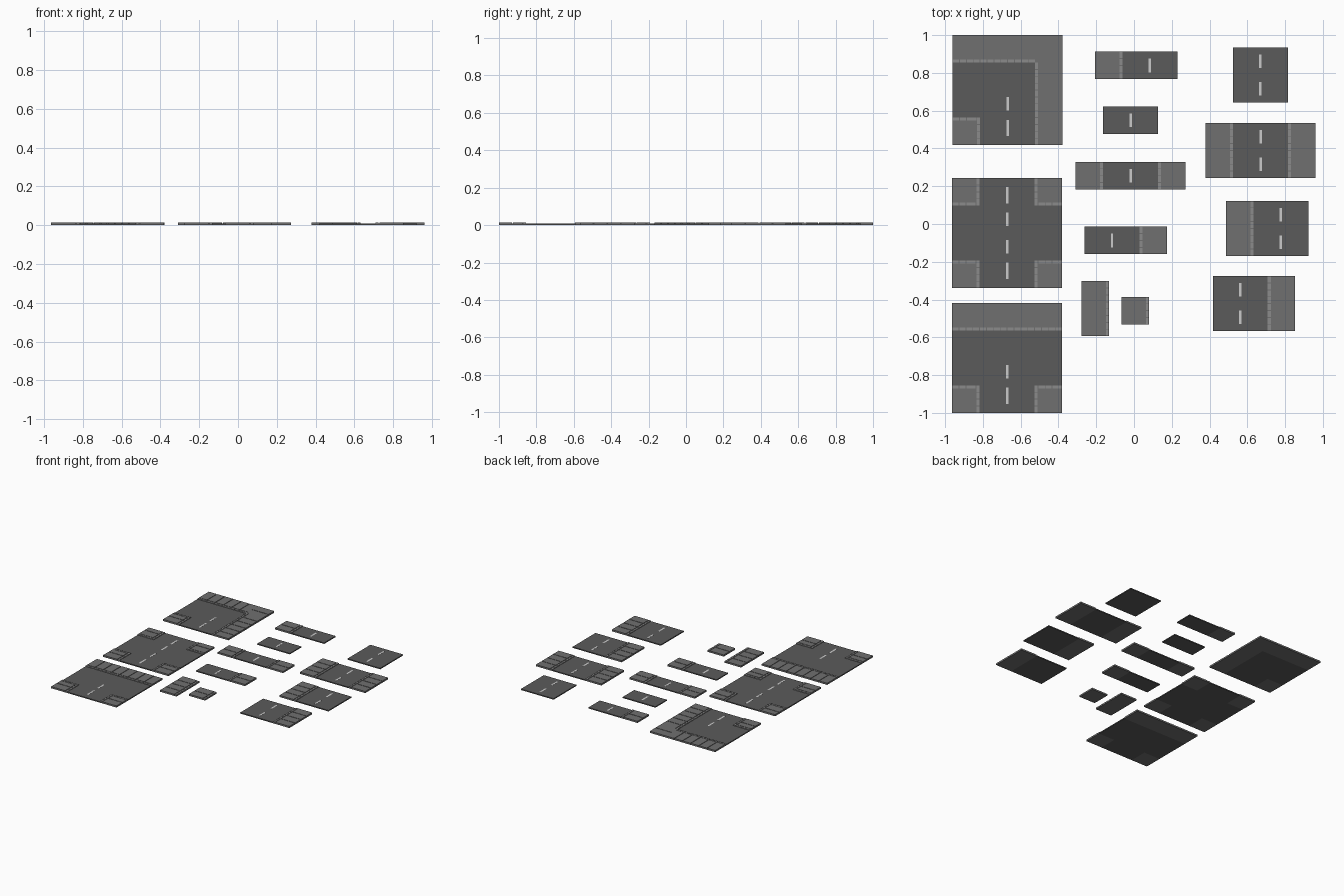
import bpy, bmesh

if "Cube" in bpy.data.objects:
    bpy.data.objects.remove(bpy.data.objects["Cube"])

S = 0.1455                     # one sidewalk width; tiles are built in this unit
C = 0.11                       # curb width
G = 0.03                       # groove width
ROAD_Z, WALK_Z = 0.0085, 0.0135

MATS = []
for name, v in (("asphalt", 0.105), ("paving", 0.16), ("curb_stone", 0.26), ("road_paint", 0.52)):
    m = bpy.data.materials.new(name)
    m.diffuse_color = (v, v, v, 1)
    m.use_nodes = True
    m.node_tree.nodes["Principled BSDF"].inputs["Base Color"].default_value = m.diffuse_color
    MATS.append(m)


class Tile:
    def __init__(self, name, x, y):
        self.name, self.x, self.y, self.bm = name, x, y, bmesh.new()

    def box(self, x0, y0, x1, y1, z0, z1, mat):
        vs = bmesh.ops.create_cube(self.bm, size=1)["verts"]
        for v in vs:
            v.co = ((x0 if v.co.x < 0 else x1) * S, (y0 if v.co.y < 0 else y1) * S,
                    z0 if v.co.z < 0 else z1)
        for f in {f for v in vs for f in v.link_faces}:
            f.material_index = mat

    def road(self, x0, y0, x1, y1):
        self.box(x0, y0, x1, y1, 0, ROAD_Z, 0)

    def dashes(self, x, spans):
        for a, b in spans:
            self.box(x - 0.045, a, x + 0.045, b, ROAD_Z - 0.001, ROAD_Z + 0.0004, 3)

    # Row of raised blocks separated by grooves
    def row(self, x0, y0, x1, y1, axis, step, mat):
        lo, hi = (x0, x1) if axis == "x" else (y0, y1)
        n = max(1, round((hi - lo) / step))
        for i in range(n):
            a = lo + i * step + (G / 2 if i else 0)
            b = hi if i == n - 1 else lo + (i + 1) * step - G / 2
            r = (a, y0, b, y1) if axis == "x" else (x0, a, x1, b)
            self.box(*r, ROAD_Z, WALK_Z, mat)

    # Sidewalk bed with slabs, and a curb on the sides named l, r, b, t
    def walk(self, x0, y0, x1, y1, axis, sides):
        self.box(x0, y0, x1, y1, 0, ROAD_Z, 1)
        cl, cr, cb, ct = (C if s in sides else 0 for s in "lrbt")
        ins = [x0 + (cl + G if cl else 0), y0 + (cb + G if cb else 0),
               x1 - (cr + G if cr else 0), y1 - (ct + G if ct else 0)]
        self.row(*ins, axis, 0.5, 1)
        if cl: self.row(x0, y0, x0 + C, y1, "y", 0.25, 2)
        if cr: self.row(x1 - C, y0, x1, y1, "y", 0.25, 2)
        a, b = x0 + cl + (G if cl else 0), x1 - cr - (G if cr else 0)
        if cb: self.row(a, y0, b, y0 + C, "x", 0.25, 2)
        if ct: self.row(a, y1 - C, b, y1, "x", 0.25, 2)

    def done(self):
        me = bpy.data.meshes.new(self.name)
        self.bm.to_mesh(me)
        self.bm.free()
        for m in MATS:
            me.materials.append(m)
        ob = bpy.data.objects.new(self.name, me)
        ob.location = (self.x, self.y, 0)
        bpy.context.collection.objects.link(ob)


LOW = [(0.32, 0.92), (1.25, 1.75)]
HIGH = [(2.25, 2.75), (3.08, 3.68)]

# Corner tile
t = Tile("corner_road", -0.96, 0.418)
t.road(1, 0, 3, 3)
t.road(0, 1, 1, 3)
t.walk(0, 0, 1, 1, "y", "rt")
t.walk(0, 3, 3, 4, "x", "b")
t.walk(3, 0, 4, 3, "y", "l")
t.walk(3, 3, 4, 4, "y", "")
t.dashes(2, LOW)
t.done()

# Four-way crossing
t = Tile("crossroad", -0.963, -0.339)
t.road(1, 0, 3, 4)
for x, s in ((0, "r"), (3, "l")):
    t.road(x, 1, x + 1, 3)
    t.walk(x, 0, x + 1, 1, "y", s + "t")
    t.walk(x, 3, x + 1, 4, "y", s + "b")
t.dashes(2, LOW + HIGH)
t.done()

# Three-way junction
t = Tile("t_junction", -0.963, -1.0)
t.road(1, 0, 3, 3)
t.walk(0, 3, 4, 4, "x", "b")
for x, s in ((0, "r"), (3, "l")):
    t.road(x, 1, x + 1, 3)
    t.walk(x, 0, x + 1, 1, "y", s + "t")
t.dashes(2, LOW)
t.done()

# Straight tiles: name, x, y, length, walk on left, walk on right
for name, x, y, h, left, right in (
        ("short_road_left_walk", -0.207, 0.767, 1, 1, 0),
        ("short_road_plain", -0.163, 0.476, 1, 0, 0),
        ("short_road_both_walks", -0.309, 0.183, 1, 1, 1),
        ("short_road_right_walk", -0.262, -0.16, 1, 0, 1),
        ("road_plain", 0.524, 0.643, 2, 0, 0),
        ("road_both_walks", 0.379, 0.244, 2, 1, 1),
        ("road_left_walk", 0.487, -0.169, 2, 1, 0),
        ("road_right_walk", 0.417, -0.567, 2, 0, 1)):
    t = Tile(name, x, y)
    if left:
        t.walk(0, 0, 1, h, "y", "r")
    t.road(left, 0, left + 2, h)
    if right:
        t.walk(left + 2, 0, left + 3, h, "y", "l")
    t.dashes(left + 1, [(i + 0.25, i + 0.75) for i in range(h)])
    t.done()

# Loose sidewalk pieces
for name, x, y, h in (("sidewalk_long", -0.277, -0.594, 2), ("sidewalk_short", -0.066, -0.531, 1)):
    t = Tile(name, x, y)
    t.walk(0, 0, 1, h, "y", "r")
    t.done()
